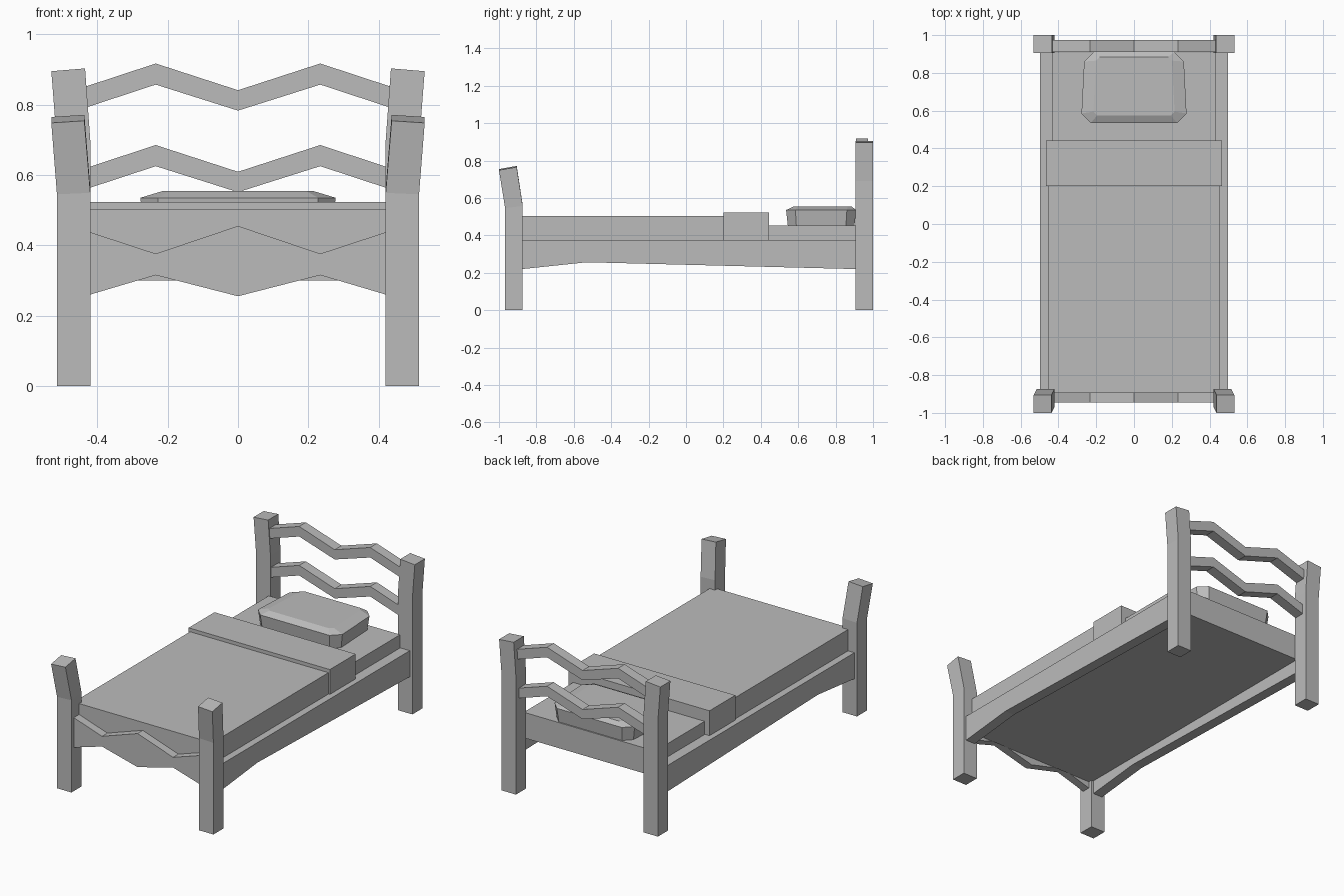
import bpy
import bmesh

cube = bpy.data.objects.get("Cube")
if cube:
    bpy.data.objects.remove(cube, do_unlink=True)

grey = bpy.data.materials.new("plain grey")
grey.use_nodes = True
grey.diffuse_color = (0.5, 0.5, 0.5, 1)
grey.node_tree.nodes["Principled BSDF"].inputs["Base Color"].default_value = (0.5, 0.5, 0.5, 1)


def loft(name, rings, mirror=False):
    """Skin a list of equal-length point rings and cap both ends."""
    bm = bmesh.new()
    loops = [[bm.verts.new(p) for p in ring] for ring in rings]
    n = len(loops[0])
    for a, b in zip(loops, loops[1:]):
        for i in range(n):
            j = (i + 1) % n
            bm.faces.new((a[i], a[j], b[j], b[i]))
    bm.faces.new(loops[0])
    bm.faces.new(loops[-1])
    bmesh.ops.recalc_face_normals(bm, faces=bm.faces)
    mesh = bpy.data.meshes.new(name)
    bm.to_mesh(mesh)
    bm.free()
    mesh.materials.append(grey)
    obj = bpy.data.objects.new(name, mesh)
    bpy.context.collection.objects.link(obj)
    if mirror:
        obj.modifiers.new("mirror", "MIRROR")
    return obj


def level(x0, x1, y0, y1, z, tilt_x=0, tilt_y=0):
    """Four-point section; the inner and back edges may be raised."""
    return [(x0, y0, z + tilt_x), (x1, y0, z), (x1, y1, z + tilt_y),
            (x0, y1, z + tilt_x + tilt_y)]


def box(name, half_x, y0, y1, z0, z1):
    return loft(name, [level(-half_x, half_x, y0, y1, z) for z in (z0, z1)])


def zigzag_board(name, y0, y1, stations):
    """Board across the bed, from (x, bottom, top) stations of its left half."""
    right_half = [(-x, b, t) for x, b, t in stations[:0:-1]]
    loft(name, [[(x, y0, b), (x, y1, b), (x, y1, t), (x, y0, t)]
                for x, b, t in right_half + stations])


# Corner posts with splayed tops
loft("front_posts", [
    level(0.42, 0.515, -0.967, -0.873, 0),
    level(0.42, 0.515, -0.967, -0.873, 0.545, 0.004, 0.012),
    level(0.437, 0.531, -1.0, -0.905, 0.748, 0.006, 0.017)], mirror=True)
loft("back_posts", [
    level(0.42, 0.515, 0.905, 1.0, 0),
    level(0.42, 0.515, 0.905, 1.0, 0.69, 0.006),
    level(0.435, 0.531, 0.905, 1.0, 0.895, 0.008)], mirror=True)

# Headboard rails and footboard
for name, base in (("headboard_upper_rail", 0.783), ("headboard_lower_rail", 0.551)):
    zigzag_board(name, 0.91, 0.973, [
        (0, base, base + 0.058),
        (0.234, base + 0.074, base + 0.134),
        (0.45, base + 0.003, base + 0.063)])
zigzag_board("footboard", -0.945, -0.895, [
    (0, 0.255, 0.455), (0.234, 0.315, 0.376), (0.45, 0.251, 0.447)])

# Side rails with a shallow arch underneath
loft("side_rails", [
    [(0.435, y, bottom), (0.498, y, bottom), (0.498, y, 0.375), (0.435, y, 0.375)]
    for y, bottom in ((-0.9, 0.217), (-0.53, 0.256), (0.93, 0.219))], mirror=True)

# Bedding
box("mattress", 0.433, -0.895, 0.908, 0.3, 0.452)
box("blanket", 0.456, -0.895, 0.21, 0.36, 0.502)
box("blanket_fold", 0.465, 0.2, 0.443, 0.36, 0.523)


def pillow_ring(half, y0, y1, cut, z):
    """Rectangle with clipped corners, a little narrower at the back."""
    back = half - 0.014
    return [(-half + cut, y0, z), (half - cut, y0, z), (half, y0 + cut, z),
            (back, y1 - cut, z), (back - cut, y1, z), (-back + cut, y1, z),
            (-back, y1 - cut, z), (-half, y0 + cut, z)]


loft("pillow", [
    pillow_ring(0.266, 0.545, 0.9, 0.045, 0.447),
    pillow_ring(0.278, 0.535, 0.91, 0.05, 0.535),
    pillow_ring(0.215, 0.575, 0.885, 0.02, 0.554)])
